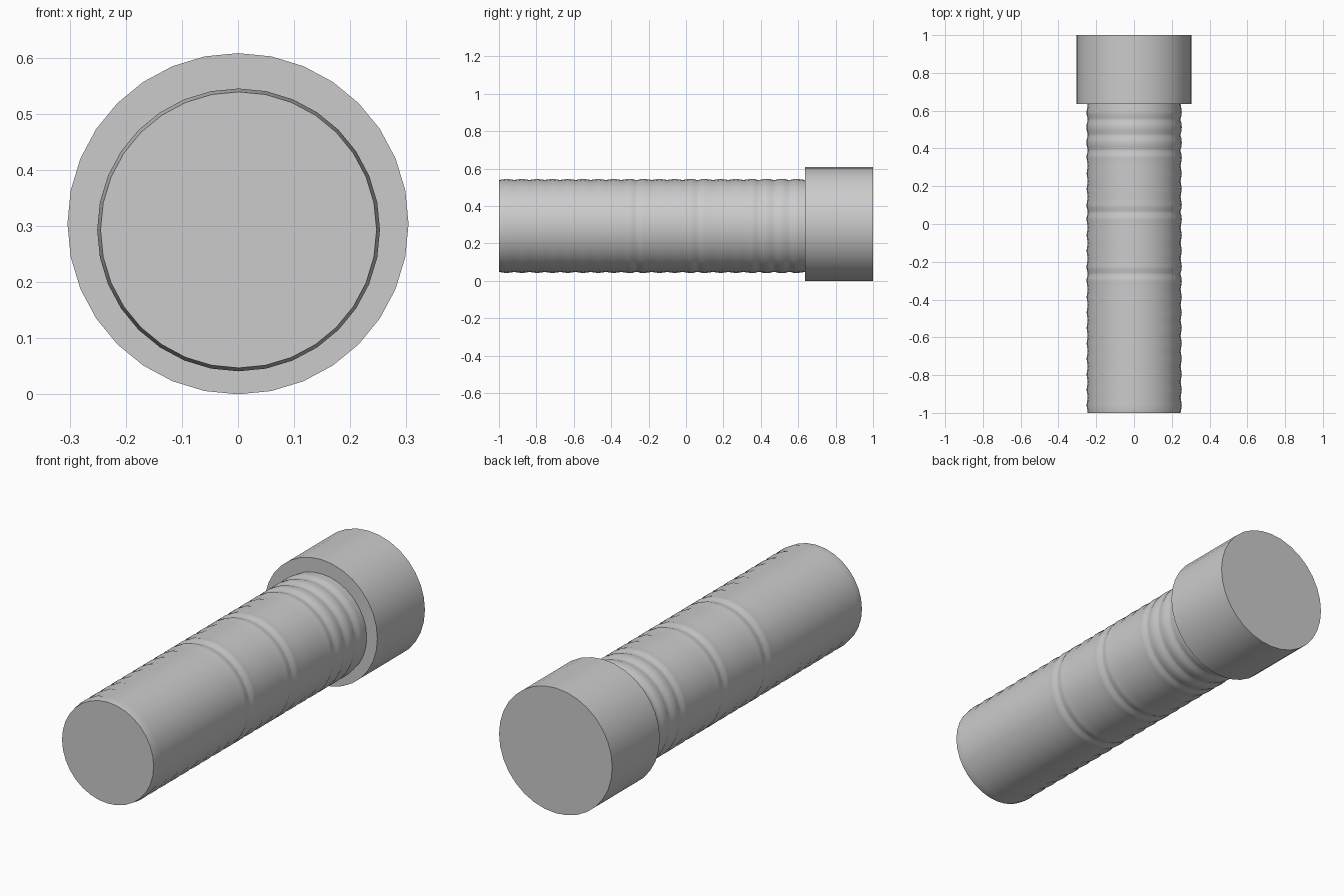
import bpy, bmesh, math

cube = bpy.data.objects.get("Cube")
if cube:
    bpy.data.objects.remove(cube, do_unlink=True)

SIDES = 32
grey = bpy.data.materials.new("plain grey")
grey.use_nodes = True
grey.diffuse_color = (0.6, 0.6, 0.6, 1)
grey.node_tree.nodes["Principled BSDF"].inputs["Base Color"].default_value = (0.6, 0.6, 0.6, 1)


def lathe(name, profile, cx, cz):
    """Closed round part along y from (y, radius) pairs."""
    bm = bmesh.new()
    rings = []
    for y, r in profile:
        rings.append([bm.verts.new((cx + r * math.sin(2 * math.pi * i / SIDES), y,
                                    cz + r * math.cos(2 * math.pi * i / SIDES)))
                      for i in range(SIDES)])
    for a, b in zip(rings, rings[1:]):
        for i in range(SIDES):
            j = (i + 1) % SIDES
            bm.faces.new((a[i], a[j], b[j], b[i]))
    bm.faces.new(rings[0])
    bm.faces.new(rings[-1])
    bmesh.ops.recalc_face_normals(bm, faces=bm.faces)
    mesh = bpy.data.meshes.new(name)
    bm.to_mesh(mesh)
    bm.free()
    mesh.materials.append(grey)
    obj = bpy.data.objects.new(name, mesh)
    bpy.context.collection.objects.link(obj)
    bpy.ops.object.select_all(action='DESELECT')
    obj.select_set(True)
    bpy.context.view_layer.objects.active = obj
    bpy.ops.object.shade_smooth_by_angle(angle=math.radians(30))
    return obj


# Ridged shaft: shallow ridges, a few valleys with crisper slopes
LOW, HIGH, COUNT = 0.246, 0.252, 20
JOINT = 0.635
pitch = (JOINT + 1) / COUNT
crisp = (9, 13, 17, 18, 19)
profile = []
for k in range(COUNT + 1):
    y = -1 + k * pitch
    if k in crisp:
        profile += [(y - 0.022, HIGH - 0.001), (y - 0.006, LOW),
                    (y + 0.006, LOW), (y + 0.022, HIGH - 0.001)]
    else:
        profile.append((y, LOW))
    if k < COUNT:
        profile.append((y + pitch / 2, HIGH))
profile.append((JOINT + 0.03, LOW))
lathe("ridged_shaft", profile, 0.001, 0.293)

# Wide plain head at the back end
lathe("head", [(JOINT, 0.304), (1.0, 0.304)], 0, 0.304)
